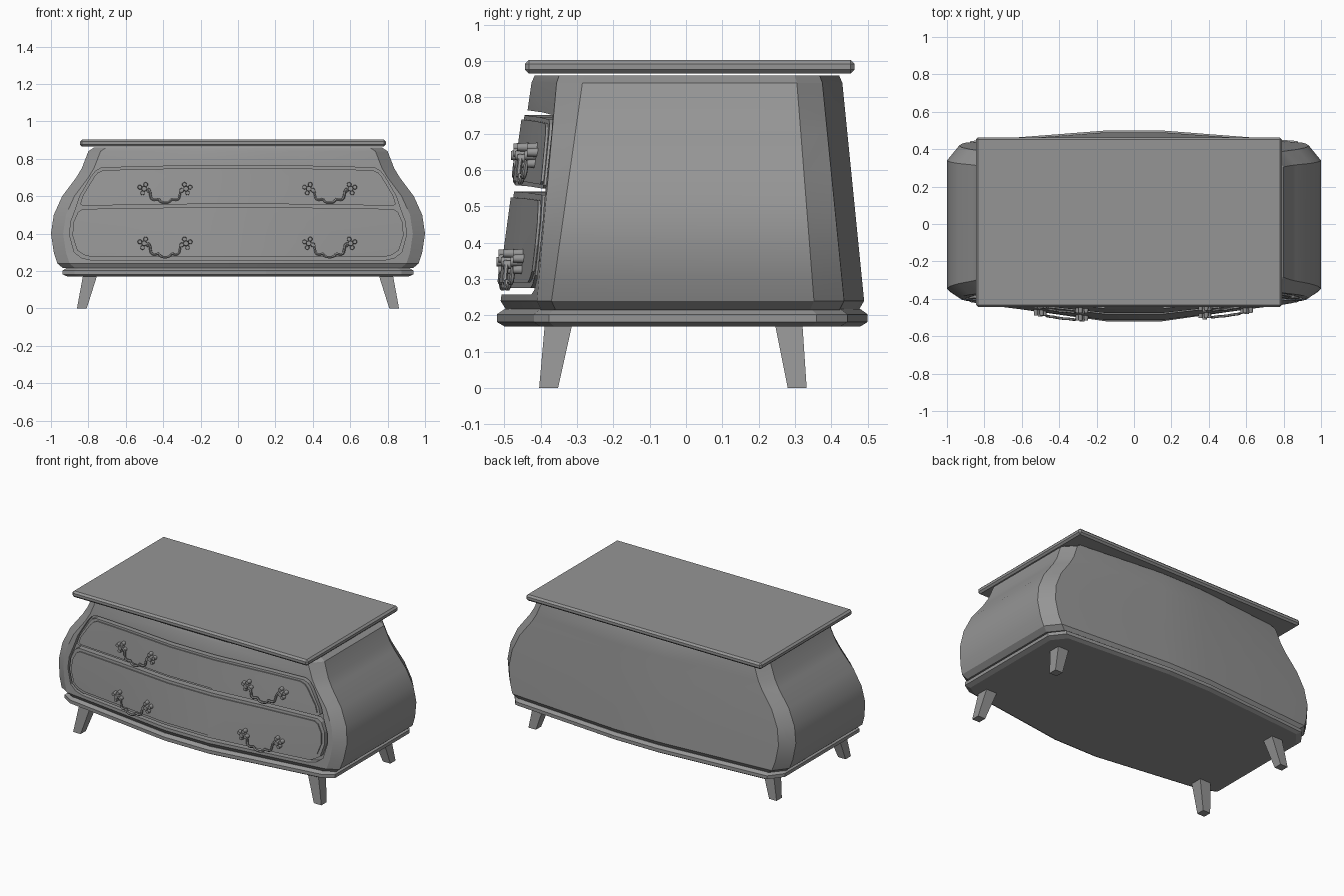
import bpy, bmesh
from math import radians, pi, cos, sin
from mathutils import Matrix, Vector

if "Cube" in bpy.data.objects:
    bpy.data.objects.remove(bpy.data.objects["Cube"])

GREY = (0.3, 0.3, 0.3, 1)
mat = bpy.data.materials.new("plain_grey")
mat.use_nodes = True
mat.diffuse_color = GREY
mat.node_tree.nodes["Principled BSDF"].inputs["Base Color"].default_value = GREY

BOW = 0.15        # half width of the flat middle of the bowed faces
CORNER = 0.065    # width of the corner chamfer
PROFILE = [(0.215, 0.935), (0.24, 0.965), (0.30, 0.985), (0.40, 1.0), (0.50, 0.985),
           (0.60, 0.94), (0.70, 0.865), (0.75, 0.835), (0.84, 0.80), (0.86, 0.77)]


def activate(ob):
    bpy.ops.object.select_all(action='DESELECT')
    ob.select_set(True)
    bpy.context.view_layer.objects.active = ob


def smooth(ob, angle=20):
    activate(ob)
    bpy.ops.object.shade_smooth_by_angle(angle=radians(angle))


def finish(name, bm):
    bmesh.ops.recalc_face_normals(bm, faces=bm.faces[:])
    me = bpy.data.meshes.new(name)
    bm.to_mesh(me)
    bm.free()
    me.materials.append(mat)
    ob = bpy.data.objects.new(name, me)
    bpy.context.collection.objects.link(ob)
    return ob


def loft(name, rings):
    """Closed solid through a stack of equal-length rings."""
    bm = bmesh.new()
    loops = [[bm.verts.new(p) for p in ring] for ring in rings]
    n = len(loops[0])
    for a, b in zip(loops, loops[1:]):
        for i in range(n):
            j = (i + 1) % n
            bm.faces.new((a[i], a[j], b[j], b[i]))
    bm.faces.new(loops[0][::-1])
    bm.faces.new(loops[-1])
    return finish(name, bm)


def taper(z, low, high):
    return low + (high - low) * (z - 0.24) / 0.6


def front_mid(z):
    return taper(z, -0.51, -0.425)


def front_corner(z):
    return taper(z, -0.41, -0.356)


def half_width(z):
    for (z0, w0), (z1, w1) in zip(PROFILE, PROFILE[1:]):
        if z <= z1:
            return w0 + (w1 - w0) * (z - z0) / (z1 - z0)
    return PROFILE[-1][1]


def front(x, z):
    """Depth of the bowed, tapering front."""
    t = (abs(x) - BOW) / (half_width(z) - CORNER - BOW)
    t = max(0, min(1, t))
    return front_mid(z) + (front_corner(z) - front_mid(z)) * t


def plan(z, w, depth_z, scale=1.0):
    """Chamfered outline with bowed front and back."""
    side = [(w, taper(depth_z, -0.37, -0.285)), (w, taper(depth_z, 0.352, 0.305)),
            (w - CORNER, taper(depth_z, 0.435, 0.375)), (BOW, taper(depth_z, 0.49, 0.43))]
    right = [(BOW, front_mid(depth_z)), (w - CORNER, front_corner(depth_z))] + side
    pts = right + [(-x, y) for x, y in reversed(right)]
    return [(x, y * scale, z) for x, y in pts]


# Body: swelling sides, with the bottom and top rims pulled in
rings = []
for z, w in PROFILE:
    rim = 0.97 if z < 0.23 else 0.98 if z > 0.85 else 1.0
    rings.append(plan(z, w, max(0.24, min(0.84, z)), rim))
body = loft("body", rings)

# Base moulding
loft("base_moulding", [plan(0.17, 0.91, 0.24, 0.98), plan(0.182, 0.938, 0.24, 1.02),
                       plan(0.203, 0.938, 0.24, 1.02), plan(0.217, 0.915, 0.24, 0.98)])


def slab(name, rows, face, back):
    """Drawer-shaped block; rows are (height, half width)."""
    bm = bmesh.new()
    grids = []
    for depth in (face, back):
        grid = []
        for z, w in rows:
            line = []
            for x in (-w, -0.5, -BOW, BOW, 0.5, w):
                arch = 0.02 * (1 - (x / 0.9) ** 2) * (z - 0.27) / 0.48
                line.append(bm.verts.new((x, depth(x, z), z + arch)))
            grid.append(line)
        grids.append(grid)
        for a, b in zip(grid, grid[1:]):
            for i in range(len(a) - 1):
                bm.faces.new((a[i], a[i + 1], b[i + 1], b[i]))
    borders = []
    for g in grids:
        borders.append(g[0] + [r[-1] for r in g[1:-1]] + g[-1][::-1]
                       + [r[0] for r in g[-2:0:-1]])
    f, b = borders
    for i in range(len(f)):
        j = (i + 1) % len(f)
        bm.faces.new((f[i], f[j], b[j], b[i]))
    return finish(name, bm)


def floor(x, z):
    return front_corner(z) + 0.02


# Recess in the front for the drawers
opening = [(0.258, 0.78), (0.27, 0.835), (0.30, 0.875), (0.39, 0.90), (0.46, 0.895),
           (0.54, 0.865), (0.60, 0.845), (0.70, 0.785), (0.73, 0.76), (0.745, 0.73)]
cutter = slab("recess_cutter", opening, lambda x, z: -0.8, floor)
cutter.hide_render = True
cut = body.modifiers.new("recess", 'BOOLEAN')
cut.operation = 'DIFFERENCE'
cut.solver = 'EXACT'
cut.object = cutter
activate(body)
bpy.ops.object.modifier_apply(modifier=cut.name)
bpy.data.objects.remove(cutter)
smooth(body)

# Drawers, each with a raised panel
drawers = {
    "lower_drawer": [(0.275, 0.78), (0.285, 0.82), (0.31, 0.86), (0.39, 0.885),
                     (0.46, 0.88), (0.515, 0.855), (0.53, 0.83)],
    "upper_drawer": [(0.547, 0.83), (0.557, 0.843), (0.60, 0.83), (0.70, 0.768),
                     (0.72, 0.75), (0.732, 0.72)],
}
for name, rows in drawers.items():
    smooth(slab(name, rows, lambda x, z: front(x, z) - 0.004, lambda x, z: floor(x, z) + 0.01))
    mid = (rows[0][0] + rows[-1][0]) / 2
    inner = [(mid + (z - mid) * 0.88, w - 0.017) for z, w in rows]
    smooth(slab(name + "_panel", inner, lambda x, z: front(x, z) - 0.011, floor))

# Table top
bm = bmesh.new()
bmesh.ops.create_cube(bm, size=1, matrix=Matrix.Translation((-0.027, 0.01, 0.884))
                      @ Matrix.Diagonal((1.635, 0.907, 0.038, 1)))
bmesh.ops.bevel(bm, geom=bm.edges[:], offset=0.011, segments=1, affect='EDGES')
finish("top_board", bm)


# Splayed tapered legs
def square(x, y, z, r):
    return [(x - r, y - r, z), (x + r, y - r, z), (x + r, y + r, z), (x - r, y + r, z)]


for side, s in (("left", 1), ("right", -1)):
    for end, foot, hip in (("front", -0.378, -0.35), ("back", 0.306, 0.282)):
        loft(f"{end}_{side}_leg", [square(s * 0.835, foot, 0, 0.026),
                                   square(s * 0.79, hip, 0.18, 0.038)])

# Handles: petalled rosettes with a hanging scrolled bail
HALF_BAIL = [(0.105, 0.0), (0.085, -0.008), (0.078, -0.035), (0.07, -0.055), (0.05, -0.058),
             (0.035, -0.056), (0.025, -0.068), (0.0, -0.074)]
BAIL = HALF_BAIL + [(-x, z) for x, z in HALF_BAIL[-2::-1]]


def handle(name, cx, cz):
    bm = bmesh.new()
    for s in (-1, 1):
        rx = cx + s * 0.112
        y = front(rx, cz) - 0.02
        spots = [(0, 0, 0.016, 0.045)]
        for k in range(4):
            a = s * radians(20) + k * pi / 2
            spots.append((0.024 * cos(a), 0.024 * sin(a), 0.013, 0.032))
        for dx, dz, r, length in spots:
            place = Matrix.Translation((rx + dx, y, cz + dz)) @ Matrix.Rotation(pi / 2, 4, 'X')
            bmesh.ops.create_cone(bm, cap_ends=True, segments=10, radius1=r, radius2=r * 0.8,
                                  depth=length, matrix=place)
    smooth(finish(name + "_rosettes", bm), 40)

    cu = bpy.data.curves.new(name + "_bail", 'CURVE')
    cu.dimensions = '3D'
    cu.bevel_depth = 0.007
    cu.bevel_resolution = 1
    cu.resolution_u = 4
    cu.use_fill_caps = True
    sp = cu.splines.new('BEZIER')
    sp.bezier_points.add(len(BAIL) - 1)
    for p, (x, z) in zip(sp.bezier_points, BAIL):
        p.co = Vector((cx + x, front(cx + x, cz + z) - 0.03, cz + z))
        p.handle_left_type = p.handle_right_type = 'AUTO'
    cu.materials.append(mat)
    ob = bpy.data.objects.new(name + "_bail", cu)
    bpy.context.collection.objects.link(ob)
    activate(ob)
    bpy.ops.object.convert(target='MESH')
    smooth(bpy.context.view_layer.objects.active, 50)


for level, z in (("upper", 0.64), ("lower", 0.348)):
    for side, x in (("left", 0.49), ("right", -0.39)):
        handle(f"{level}_{side}_handle", x, z)
